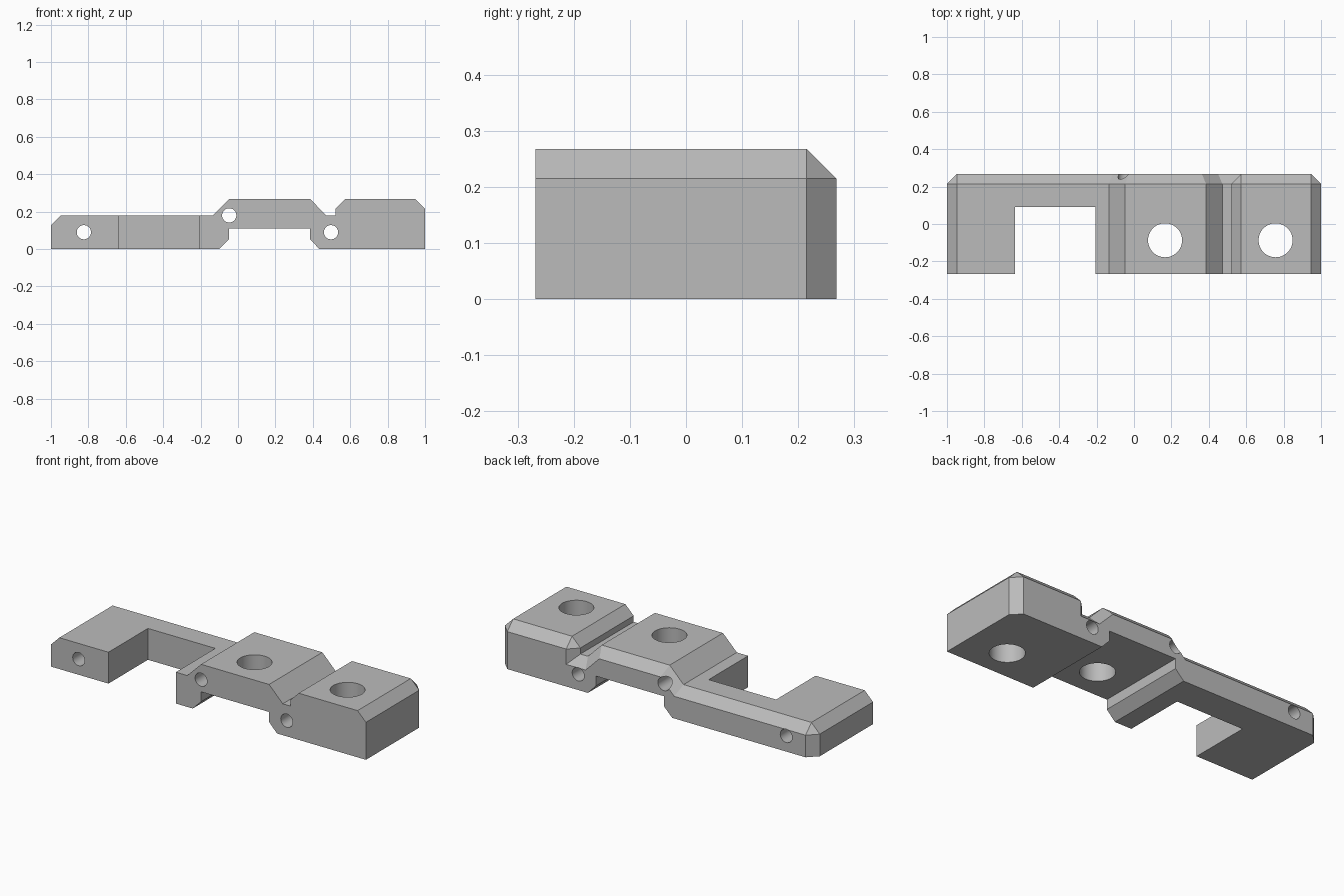
import bpy, bmesh
from mathutils import Matrix
from math import pi

cube = bpy.data.objects.get("Cube")
if cube:
    bpy.data.objects.remove(cube, do_unlink=True)

HALF_Y, TOP, LOW, CHAMFER = 0.268, 0.268, 0.18, 0.053

grey = bpy.data.materials.new("plain grey")
grey.use_nodes = True
grey.diffuse_color = (0.5, 0.5, 0.5, 1)
grey.node_tree.nodes["Principled BSDF"].inputs["Base Color"].default_value = (0.5, 0.5, 0.5, 1)


def make_object(name, bm):
    bmesh.ops.recalc_face_normals(bm, faces=bm.faces)
    mesh = bpy.data.meshes.new(name)
    bm.to_mesh(mesh)
    bm.free()
    mesh.materials.append(grey)
    obj = bpy.data.objects.new(name, mesh)
    bpy.context.collection.objects.link(obj)
    return obj


# Stepped side profile, extruded from front to back
profile = [(-1, 0), (-0.10, 0), (-0.047, 0.053), (-0.047, 0.11), (0.385, 0.11),
           (0.385, 0.053), (0.435, 0), (1, 0), (1, TOP), (0.52, TOP), (0.52, LOW),
           (0.472, LOW), (0.385, TOP), (-0.047, TOP), (-0.135, LOW), (-1, LOW)]
bm = bmesh.new()
front = bm.faces.new([bm.verts.new((x, -HALF_Y, z)) for x, z in profile])
ext = bmesh.ops.extrude_face_region(bm, geom=[front])
back = [v for v in ext["geom"] if isinstance(v, bmesh.types.BMVert)]
bmesh.ops.translate(bm, verts=back, vec=(0, 2 * HALF_Y, 0))
bmesh.ops.recalc_face_normals(bm, faces=bm.faces)


# Chamfer the upper back rim, the back corners and the three block ends
def is_chamfered(edge):
    a, b = (v.co for v in edge.verts)
    if a.y > 0 and b.y > 0:
        upper = min(a.z, b.z) > LOW - 0.01
        corner = abs(a.x) > 0.99 and abs(a.x - b.x) < 0.001
        return upper or corner
    if a.y * b.y < 0:
        block_end = abs(a.x) > 0.99 or abs(a.x - 0.52) < 0.001
        top_edge = a.z > TOP - 0.01 or (a.x < -0.99 and a.z > 0.1)
        return block_end and top_edge
    return False


bmesh.ops.bevel(bm, geom=[e for e in bm.edges if is_chamfered(e)], offset=CHAMFER,
                offset_type='OFFSET', segments=1, profile=0.5,
                affect='EDGES', clamp_overlap=False)
bracket = make_object("bracket_body", bm)


# Cutters
def drill(name, radius, location, along_y):
    bm = bmesh.new()
    turn = Matrix.Rotation(pi / 2, 4, 'X') if along_y else Matrix.Identity(4)
    bmesh.ops.create_cone(bm, cap_ends=True, segments=48, radius1=radius, radius2=radius,
                          depth=1, matrix=Matrix.Translation(location) @ turn)
    return make_object(name, bm)


bm = bmesh.new()
bmesh.ops.create_cube(bm, size=1, matrix=Matrix.Translation((-0.421, -0.16, 0.1))
                      @ Matrix.Diagonal((0.428, 0.5, 0.6, 1)))
cutters = [make_object("notch_cutter", bm)]
for x, z in [(-0.824, 0.09), (-0.047, 0.18), (0.497, 0.09)]:
    cutters.append(drill("cross_hole_cutter", 0.038, (x, 0, z), True))
for x in (0.166, 0.757):
    cutters.append(drill("bolt_hole_cutter", 0.091, (x, -0.087, 0.1), False))

# Cut the notch and holes
bpy.context.view_layer.objects.active = bracket
bracket.select_set(True)
for cutter in cutters:
    mod = bracket.modifiers.new("cut", 'BOOLEAN')
    mod.operation, mod.solver, mod.object = 'DIFFERENCE', 'EXACT', cutter
    bpy.ops.object.modifier_apply(modifier=mod.name)
    bpy.data.objects.remove(cutter, do_unlink=True)

bpy.ops.object.shade_smooth_by_angle(angle=pi / 9)
